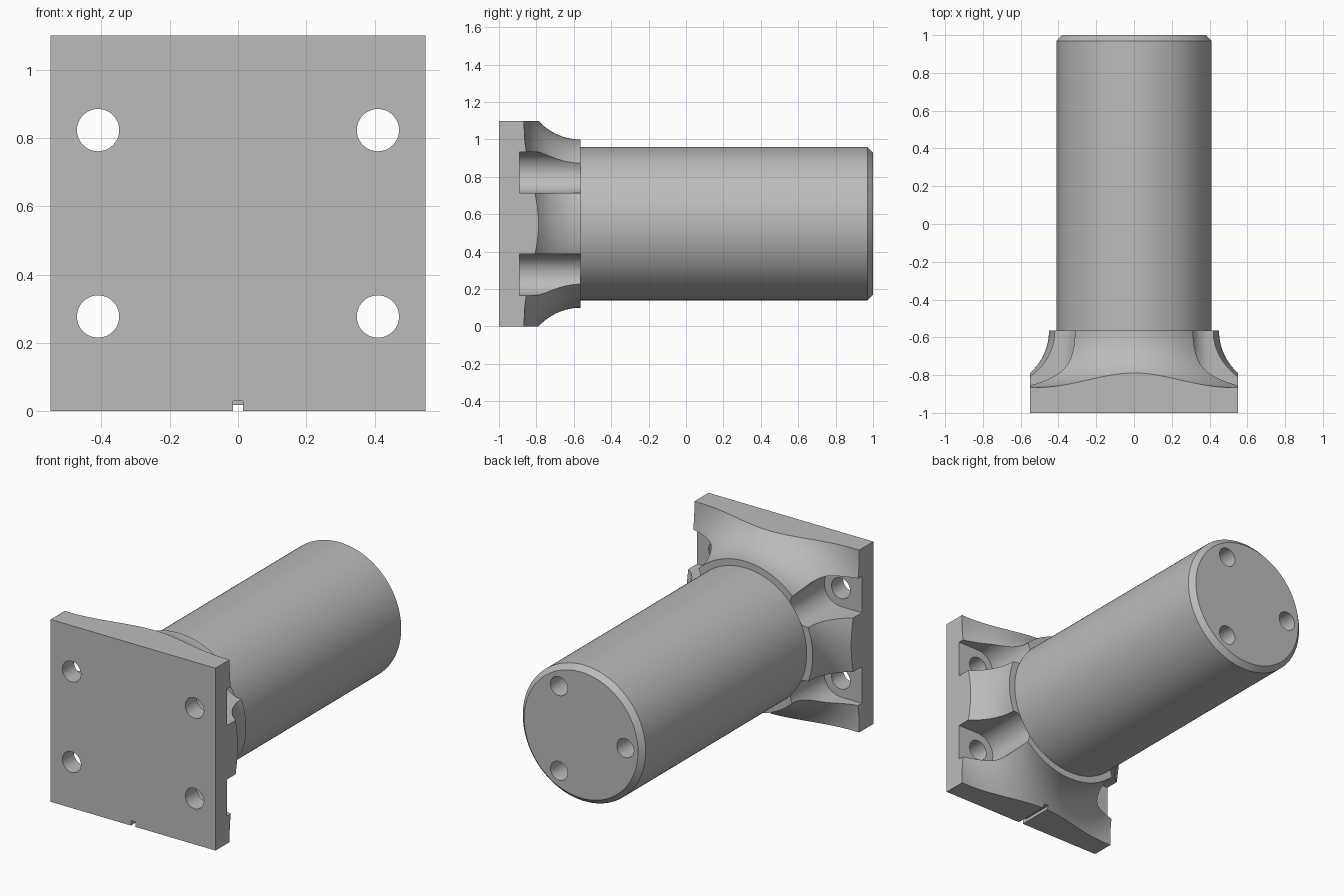
import bpy, bmesh
from math import sin, cos, pi, radians
from mathutils import Matrix, Vector

cube = bpy.data.objects.get("Cube")
if cube:
    bpy.data.objects.remove(cube, do_unlink=True)

SIZE = 1.1             # square plate side
MID = SIZE / 2         # height of the shaft axis
SEAT = -0.565          # where the shaft meets the flange
BOLT_X, BOLT_Z = 0.41, 0.273

grey = bpy.data.materials.new("plain grey")
grey.use_nodes = True
colour = (0.5, 0.5, 0.5, 1)
grey.diffuse_color = colour
grey.node_tree.nodes["Principled BSDF"].inputs["Base Color"].default_value = colour


def finish(name, bm):
    bmesh.ops.recalc_face_normals(bm, faces=bm.faces)
    mesh = bpy.data.meshes.new(name)
    bm.to_mesh(mesh)
    bm.free()
    obj = bpy.data.objects.new(name, mesh)
    bpy.context.collection.objects.link(obj)
    mesh.materials.append(grey)
    return obj


def lathe(name, profile, steps=128):
    """Turn (radius, y) points about the shaft axis."""
    bm = bmesh.new()
    verts = [bm.verts.new((r, y, MID)) for r, y in profile]
    edges = [bm.edges.new(pair) for pair in zip(verts, verts[1:])]
    bmesh.ops.spin(bm, geom=verts + edges, cent=(0, 0, MID), axis=(0, 1, 0),
                   angle=2 * pi, steps=steps)
    bmesh.ops.remove_doubles(bm, verts=bm.verts, dist=1e-5)
    return finish(name, bm)


def box(name, low, high):
    low, high = Vector(low), Vector(high)
    bm = bmesh.new()
    bmesh.ops.create_cube(bm, size=1, matrix=Matrix.Translation((low + high) / 2)
                          @ Matrix.Diagonal((*(high - low), 1)))
    return finish(name, bm)


def rod(name, x, z, radius, y0, y1):
    bm = bmesh.new()
    bmesh.ops.create_cone(bm, cap_ends=True, segments=48, radius1=radius,
                          radius2=radius, depth=y1 - y0,
                          matrix=Matrix.Translation((x, (y0 + y1) / 2, z))
                          @ Matrix.Rotation(pi / 2, 4, 'X'))
    return finish(name, bm)


def select(obj):
    bpy.ops.object.select_all(action='DESELECT')
    obj.select_set(True)
    bpy.context.view_layer.objects.active = obj


def carve(obj, cutter, operation='DIFFERENCE'):
    cutter.hide_render = True
    mod = obj.modifiers.new("carve", 'BOOLEAN')
    mod.operation, mod.solver, mod.object = operation, 'EXACT', cutter
    select(obj)
    bpy.ops.object.modifier_apply(modifier=mod.name)
    bpy.data.objects.remove(cutter, do_unlink=True)


# Flange: square plate flaring in a concave arc up to a round collar
flare = 0.3
arc = [(0.45 + flare * (1 - cos(a)), SEAT - flare * sin(a))
       for a in (pi / 2 * (1 - i / 24) for i in range(25))]
flange = lathe("mounting_flange",
               [(0, -1), (0.9, -1), (0.9, SEAT - flare)] + arc + [(0, SEAT)])
carve(flange, box("plate_outline", (-MID, -1.2, 0), (MID, 0, SIZE)), 'INTERSECT')

# Bolt holes, with round-ended recesses open to the sides
for side in (-1, 1):
    for level in (-1, 1):
        x, z = side * BOLT_X, MID + level * BOLT_Z
        carve(flange, rod("recess_end", x, z, 0.11, -0.89, -0.4))
        near, far = sorted((x, side * 0.8))
        carve(flange, box("recess_slot", (near, -0.89, z - 0.11), (far, -0.4, z + 0.11)))
        carve(flange, rod("bolt_hole", x, z, 0.062, -1.1, -0.8))

# Alignment groove under the plate, deeper at the front
carve(flange, box("groove", (-0.015, -1.1, -0.1), (0.015, -0.6, 0.018)))
carve(flange, box("groove_mouth", (-0.015, -1.1, -0.1), (0.015, -0.97, 0.03)))

# Shaft with a chamfered end and three blind holes
shaft = lathe("shaft", [(0, SEAT), (0.41, SEAT), (0.41, 0.97), (0.38, 1), (0, 1)])
for i in range(3):
    a = pi + i * 2 * pi / 3
    carve(shaft, rod("end_hole", 0.295 * cos(a), MID + 0.295 * sin(a), 0.057, 0.75, 1.1))

for part in (flange, shaft):
    select(part)
    bpy.ops.object.shade_smooth_by_angle(angle=radians(30))
